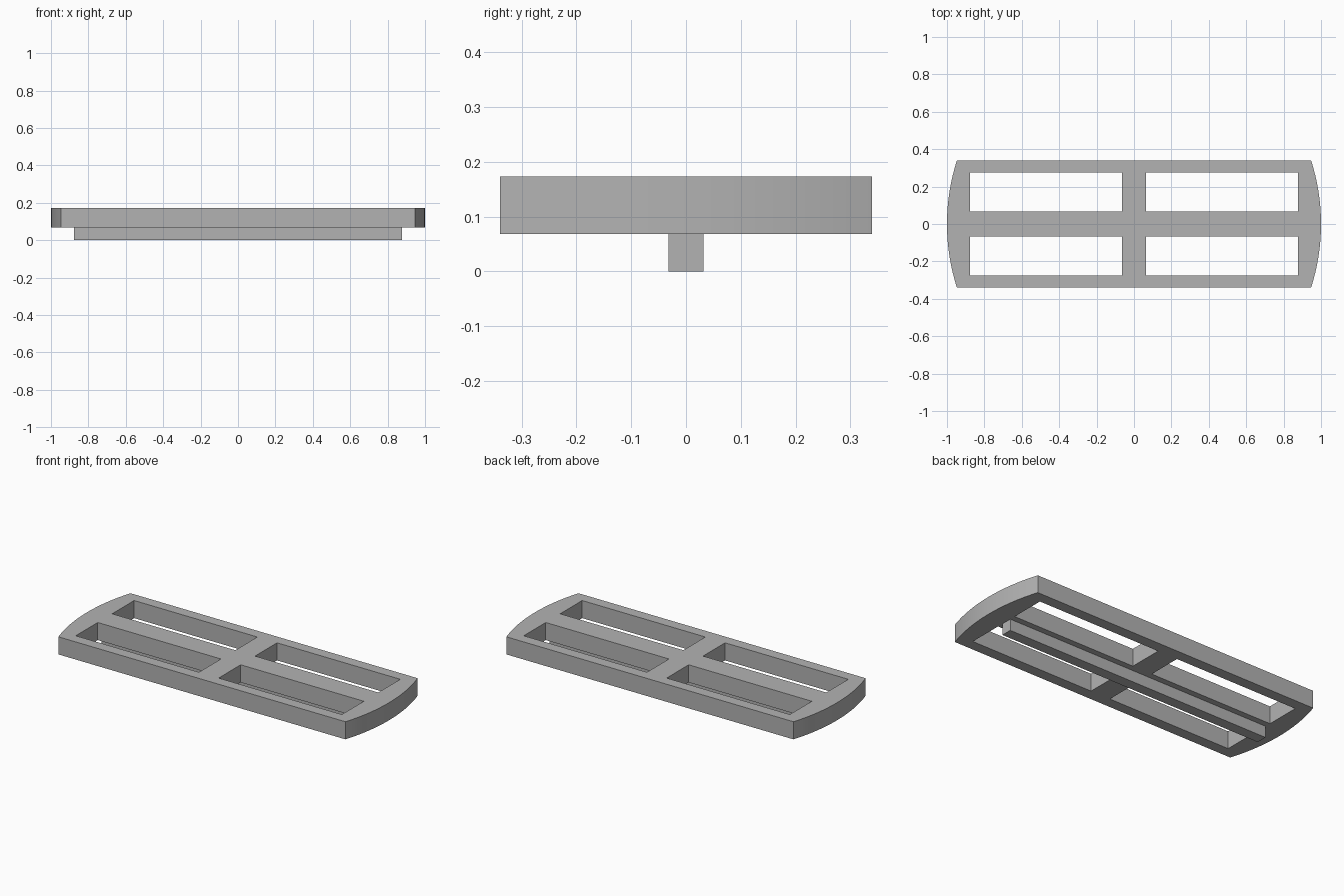
import bpy
import bmesh
from math import asin, cos, sin

# Main dimensions
HALF_DEPTH, CORNER_X = 0.34, 0.947
DECK_BOTTOM, DECK_TOP = 0.068, 0.173
ARC_STEPS = 16

if "Cube" in bpy.data.objects:
    bpy.data.objects.remove(bpy.data.objects["Cube"], do_unlink=True)

grey = bpy.data.materials.new("plain grey")
grey.use_nodes = True
colour = (0.45, 0.45, 0.45, 1)
grey.diffuse_color = colour
grey.node_tree.nodes["Principled BSDF"].inputs["Base Color"].default_value = colour


def prism(name, outline, bottom, top):
    """Extrude a closed outline between two heights."""
    bm = bmesh.new()
    face = bm.faces.new([bm.verts.new((x, y, bottom)) for x, y in outline])
    grown = bmesh.ops.extrude_face_region(bm, geom=[face])["geom"]
    for v in grown:
        if isinstance(v, bmesh.types.BMVert):
            v.co.z = top
    bmesh.ops.recalc_face_normals(bm, faces=bm.faces[:])
    mesh = bpy.data.meshes.new(name)
    bm.to_mesh(mesh)
    bm.free()
    mesh.materials.append(grey)
    obj = bpy.data.objects.new(name, mesh)
    bpy.context.collection.objects.link(obj)
    return obj


def rectangle(x0, x1, y0, y1):
    return [(x0, y0), (x1, y0), (x1, y1), (x0, y1)]


# Deck with straight long sides and bowed ends
bow = 1 - CORNER_X
radius = (HALF_DEPTH ** 2 + bow ** 2) / (2 * bow)
spread = asin(HALF_DEPTH / radius)
angles = [spread * (2 * i / ARC_STEPS - 1) for i in range(ARC_STEPS + 1)]
right_end = [(1 - radius + radius * cos(a), radius * sin(a)) for a in angles]
deck = prism("slotted_deck", right_end + [(-x, -y) for x, y in right_end],
             DECK_BOTTOM, DECK_TOP)

# Four rectangular openings
for sx in (-1, 1):
    for sy in (-1, 1):
        xs = sorted((sx * 0.065, sx * 0.878))
        ys = sorted((sy * 0.068, sy * 0.275))
        cutter = prism("opening_cutter", rectangle(*xs, *ys), 0, 0.3)
        cutter.hide_render = True
        cut = deck.modifiers.new("opening", "BOOLEAN")
        cut.operation, cut.solver, cut.object = "DIFFERENCE", "EXACT", cutter
        bpy.context.view_layer.objects.active = deck
        bpy.ops.object.modifier_apply(modifier=cut.name)
        bpy.data.objects.remove(cutter, do_unlink=True)

# Smooth the bowed ends, keep the corners crisp
bpy.ops.object.select_all(action="DESELECT")
deck.select_set(True)
bpy.context.view_layer.objects.active = deck
bpy.ops.object.shade_smooth_by_angle()

# Narrow rail under the centre line
prism("centre_rail", rectangle(-0.878, 0.878, -0.032, 0.032), 0, DECK_BOTTOM)
